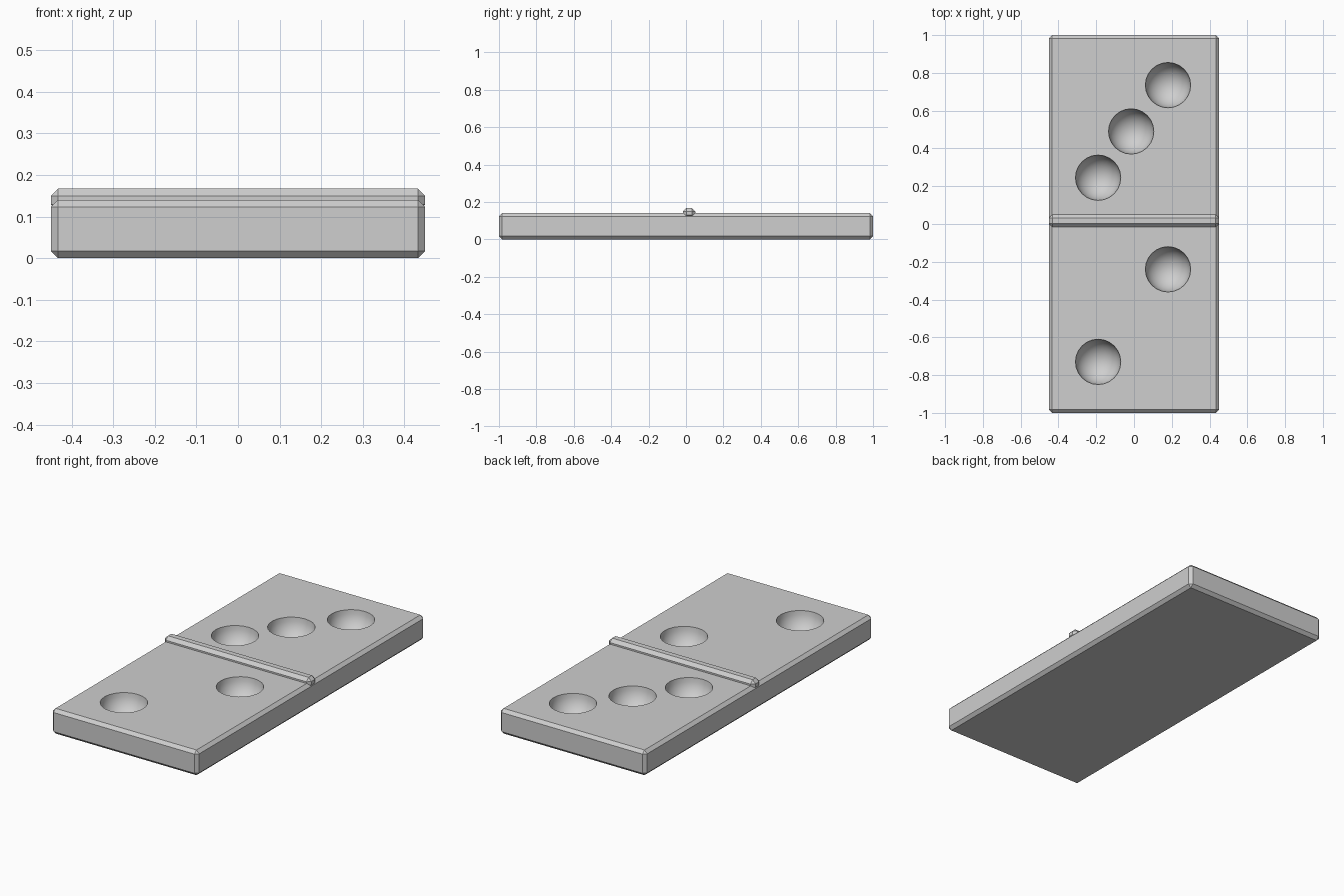
import bpy, bmesh, math
from mathutils import Matrix

cube = bpy.data.objects.get("Cube")
if cube:
    bpy.data.objects.remove(cube, do_unlink=True)

GREY = (0.62, 0.62, 0.62, 1)
mat = bpy.data.materials.new("grey")
mat.use_nodes = True
mat.diffuse_color = GREY
mat.node_tree.nodes["Principled BSDF"].inputs["Base Color"].default_value = GREY


def make_object(name, bm):
    mesh = bpy.data.meshes.new(name)
    bm.to_mesh(mesh)
    bm.free()
    mesh.materials.append(mat)
    obj = bpy.data.objects.new(name, mesh)
    bpy.context.collection.objects.link(obj)
    return obj


def chamfered_box(name, size, centre, chamfer):
    bm = bmesh.new()
    bmesh.ops.create_cube(bm, size=1, matrix=Matrix.Translation(centre) @ Matrix.Diagonal((*size, 1)))
    bmesh.ops.bevel(bm, geom=bm.edges[:], offset=chamfer, segments=1, profile=0.5, affect='EDGES')
    return make_object(name, bm)


def select_only(obj):
    bpy.ops.object.select_all(action='DESELECT')
    obj.select_set(True)
    bpy.context.view_layer.objects.active = obj


# Tile body and raised dividing bar
TOP = 0.14
body = chamfered_box("tile_body", (0.9, 2, TOP), (0, 0, TOP / 2), 0.017)
bar = chamfered_box("dividing_bar", (0.9, 0.066, 0.056), (0, 0.017, 0.139), 0.018)

# Hollow round pips: three on the back half, two on the front half
PIP_RADIUS = 0.12
pips = [(0.18, 0.735), (-0.015, 0.49), (-0.19, 0.245), (0.18, -0.24), (-0.19, -0.73)]
bm = bmesh.new()
for x, y in pips:
    bmesh.ops.create_uvsphere(bm, u_segments=24, v_segments=16, radius=PIP_RADIUS,
                              matrix=Matrix.Translation((x, y, TOP)))
cutter = make_object("pip_cutter", bm)
cutter.hide_render = True

cut = body.modifiers.new("pips", 'BOOLEAN')
cut.operation = 'DIFFERENCE'
cut.solver = 'EXACT'
cut.object = cutter
select_only(body)
bpy.ops.object.modifier_apply(modifier=cut.name)
bpy.data.objects.remove(cutter, do_unlink=True)

# Smooth hollows, crisp chamfers
for obj in (body, bar):
    select_only(obj)
    bpy.ops.object.shade_smooth_by_angle(angle=math.radians(30))
